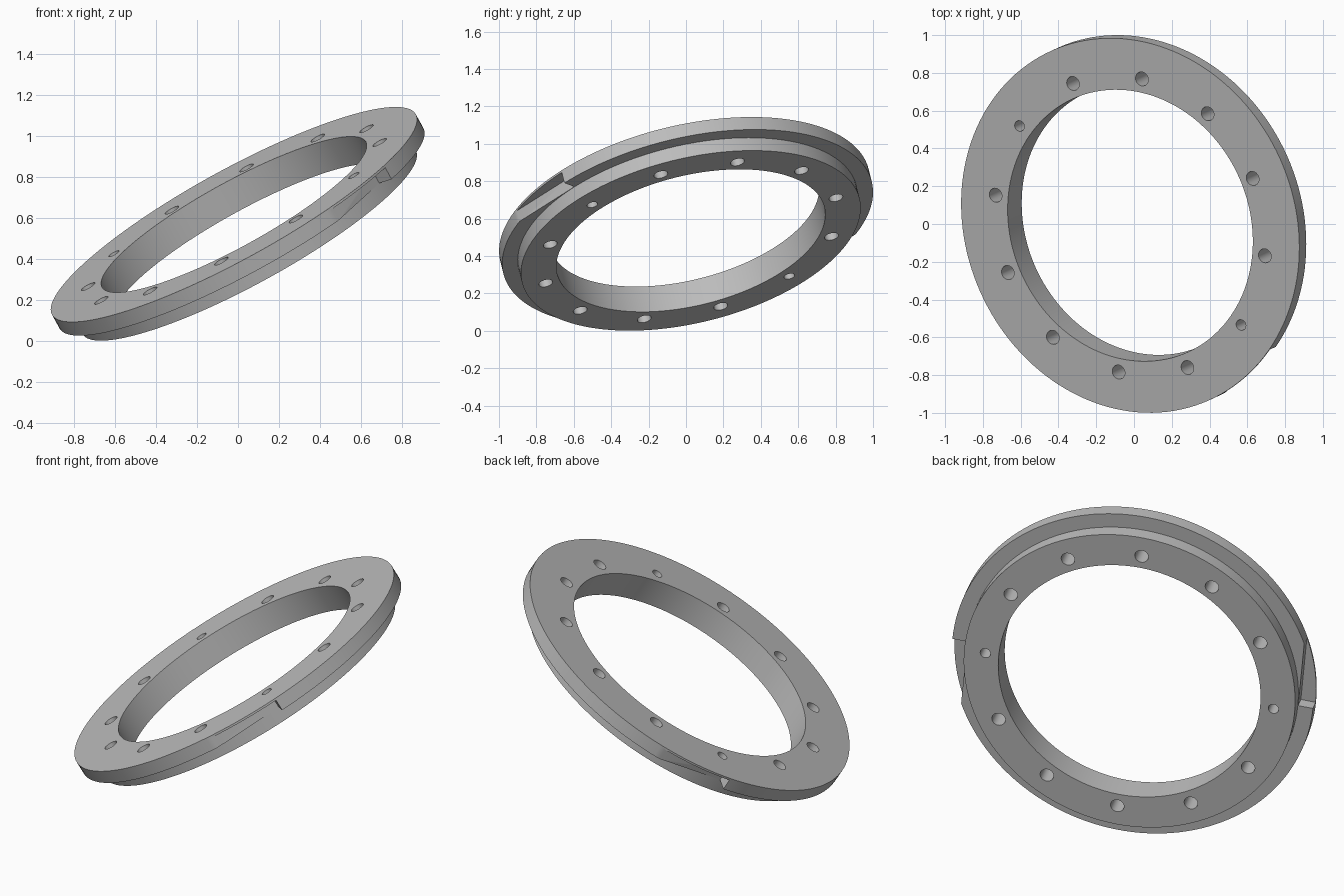
import bpy, bmesh, math
from mathutils import Vector, Matrix

if "Cube" in bpy.data.objects:
    bpy.data.objects.remove(bpy.data.objects["Cube"], do_unlink=True)

# Main dimensions, measured along and around the ring axis
HOLE_R, STEP_R, FLANGE_R = 0.736, 0.93, 1.015
FLANGE_T, TOTAL_T, LIP_T = 0.078, 0.158, 0.012
BOLT_R, SEGMENTS = 0.811, 144

grey = bpy.data.materials.new("plain grey")
grey.use_nodes = True
colour = (0.5, 0.5, 0.5, 1)
grey.diffuse_color = colour
grey.node_tree.nodes["Principled BSDF"].inputs["Base Color"].default_value = colour


def make_object(name, bm):
    bmesh.ops.recalc_face_normals(bm, faces=bm.faces)
    mesh = bpy.data.meshes.new(name)
    bm.to_mesh(mesh)
    bm.free()
    obj = bpy.data.objects.new(name, mesh)
    bpy.context.collection.objects.link(obj)
    return obj


# Stepped ring: revolve the cross-section, top face at local z = 0
bm = bmesh.new()
profile = [(HOLE_R, 0), (FLANGE_R, 0), (FLANGE_R, -FLANGE_T),
           (STEP_R, -FLANGE_T), (STEP_R, -TOTAL_T), (HOLE_R, -TOTAL_T)]
verts = [bm.verts.new((r, 0, z)) for r, z in profile]
edges = [bm.edges.new((verts[i - 1], verts[i])) for i in range(len(verts))]
bmesh.ops.spin(bm, geom=verts + edges, cent=(0, 0, 0), axis=(0, 0, 1),
               angle=math.tau, steps=SEGMENTS, use_merge=True)
bmesh.ops.remove_doubles(bm, verts=bm.verts, dist=0.0001)
ring = make_object("stepped_ring", bm)
ring.data.materials.append(grey)

# Cutter: twelve bolt holes (two smaller) and two flats under the top lip
bm = bmesh.new()
for i in range(12):
    a = math.radians(30 * i)
    r = 0.029 if i % 6 == 0 else 0.038
    place = Matrix.Translation((BOLT_R * math.cos(a), BOLT_R * math.sin(a), -TOTAL_T / 2))
    bmesh.ops.create_cone(bm, cap_ends=True, segments=32, radius1=r, radius2=r,
                          depth=0.4, matrix=place)
inner, outer, low, high = STEP_R + 0.002, 1.2, -0.14, -LIP_T
for turn in (0, math.pi):
    size = Matrix.Diagonal((outer - inner, 0.6, high - low, 1))
    move = Matrix.Translation(((outer + inner) / 2, -0.3, (high + low) / 2))
    bmesh.ops.create_cube(bm, size=1, matrix=Matrix.Rotation(turn, 4, "Z") @ move @ size)
cutter = make_object("hole_and_notch_cutter", bm)
cutter.hide_render = True

cut = ring.modifiers.new("cut", "BOOLEAN")
cut.operation, cut.solver, cut.object = "DIFFERENCE", "EXACT", cutter
depsgraph = bpy.context.evaluated_depsgraph_get()
ring.data = bpy.data.meshes.new_from_object(ring.evaluated_get(depsgraph))
ring.modifiers.clear()
bpy.data.objects.remove(cutter, do_unlink=True)

# Tilt the ring: local z is its axis, local x points at one small hole
axis = Vector((-0.471, -0.214, 0.855)).normalized()
side = Vector((0.72, -0.647, 0.235))
side = (side - axis * side.dot(axis)).normalized()
frame = Matrix((side, axis.cross(side), axis)).transposed().to_4x4()
ring.data.transform(Matrix.Translation((-0.02, -0.008, 0.618)) @ frame)

# Smooth round walls, sharp rims
bpy.ops.object.select_all(action="DESELECT")
ring.select_set(True)
bpy.context.view_layer.objects.active = ring
bpy.ops.object.shade_smooth_by_angle(angle=math.radians(30))
